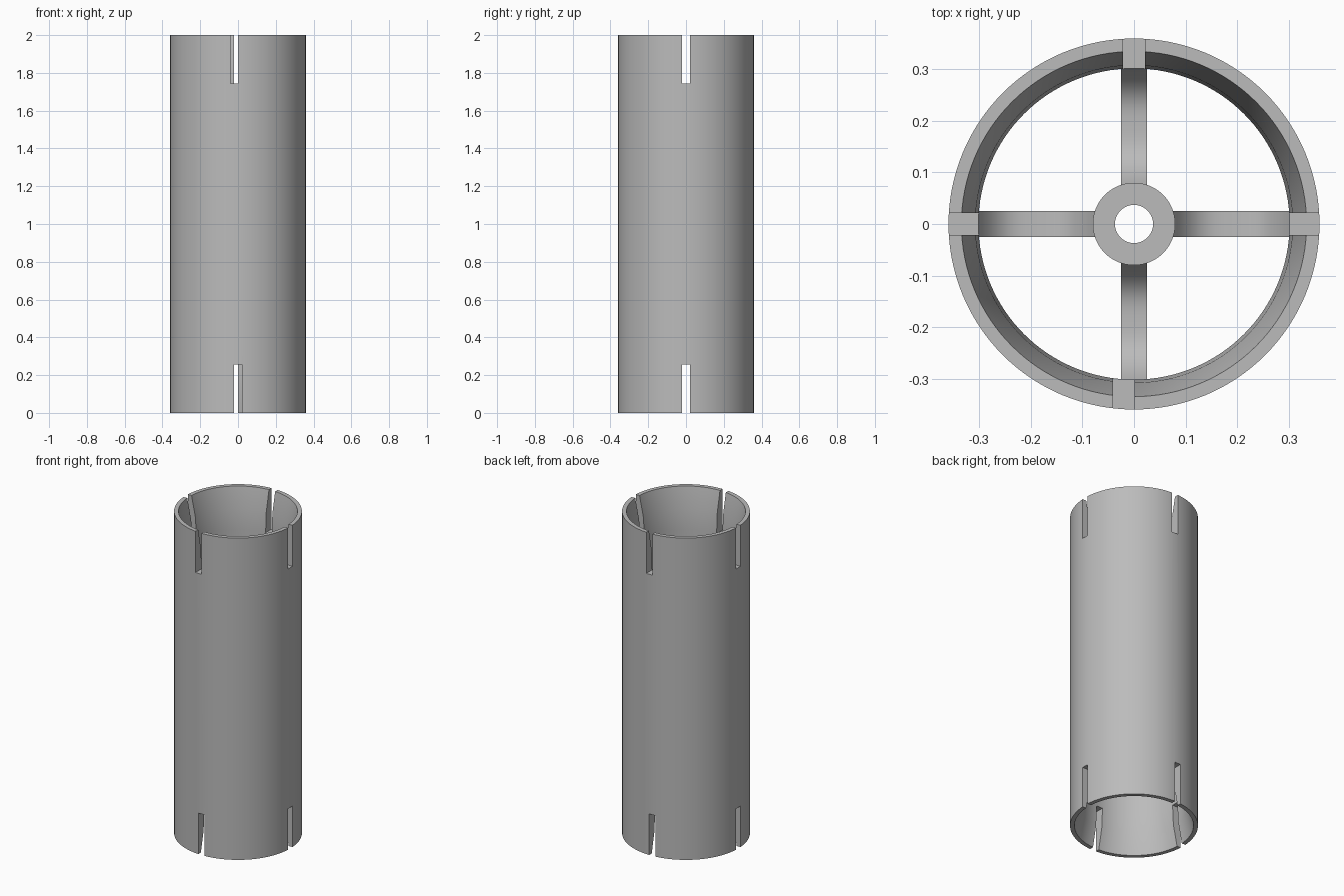
import bpy, bmesh, math
from mathutils import Matrix, Vector

cube = bpy.data.objects.get("Cube")
if cube:
    bpy.data.objects.remove(cube, do_unlink=True)

HEIGHT, OUTER, BORE = 2.0, 0.36, 0.302
GREY = (0.5, 0.5, 0.5, 1)
mat = bpy.data.materials.new("plain grey")
mat.use_nodes = True
mat.diffuse_color = GREY
mat.node_tree.nodes["Principled BSDF"].inputs["Base Color"].default_value = GREY


def make(name, bm):
    bmesh.ops.recalc_face_normals(bm, faces=bm.faces[:])
    mesh = bpy.data.meshes.new(name)
    bm.to_mesh(mesh)
    bm.free()
    obj = bpy.data.objects.new(name, mesh)
    mesh.materials.append(mat)
    bpy.context.collection.objects.link(obj)
    return obj


def smooth(obj):
    bpy.ops.object.select_all(action="DESELECT")
    obj.select_set(True)
    bpy.context.view_layer.objects.active = obj
    bpy.ops.object.shade_smooth_by_angle(angle=math.radians(30))


def lathe(name, profile, steps=128):
    """Spin a closed (radius, height) profile about z."""
    bm = bmesh.new()
    rings = []
    for i in range(steps):
        a = math.tau * i / steps
        rings.append([bm.verts.new((r * math.cos(a), r * math.sin(a), z)) for r, z in profile])
    n = len(profile)
    for i in range(steps):
        a, b = rings[i], rings[(i + 1) % steps]
        for j in range(n):
            k = (j + 1) % n
            bm.faces.new((a[j], b[j], b[k], a[k]))
    return make(name, bm)


# Tube with a bore that flares towards both ends
flare = [(0.335, 0), (0.308, 0.13), (BORE, 0.255)]
inner = flare + [(r, HEIGHT - z) for r, z in reversed(flare)]
tube = lathe("outer_tube", inner + [(OUTER, HEIGHT), (OUTER, 0)])

# Narrow slots, four at each end; one of each set sits a little off centre
bm = bmesh.new()
for end, odd_side in ((0, 1), (HEIGHT, 3)):
    for side in range(4):
        shift = -0.02 if side == odd_side else 0
        turn = Matrix.Rotation(side * math.pi / 2, 4, "Z")
        place = Matrix.Translation((shift, 0, end)) @ turn @ Matrix.Translation((0.34, 0, 0))
        size = Matrix.Diagonal((0.14, 0.042, 0.51, 1))
        bmesh.ops.create_cube(bm, size=1, matrix=place @ size)
cutter = make("slot_cutter", bm)
cutter.hide_render = True
cutter.hide_viewport = False

mod = tube.modifiers.new("slots", "BOOLEAN")
mod.operation = "DIFFERENCE"
mod.solver = "EXACT"
mod.object = cutter
bpy.context.view_layer.objects.active = tube
bpy.ops.object.modifier_apply(modifier=mod.name)
bpy.data.objects.remove(cutter, do_unlink=True)
smooth(tube)

# Central hub ring
MID, HALF = HEIGHT / 2, 0.2
hub = lathe("hub", [(0.037, MID - HALF), (0.08, MID - HALF), (0.08, MID + HALF), (0.037, MID + HALF)], 64)
smooth(hub)


# Spokes that thicken in a curve where they meet the hub and the tube
def spoke(name, angle):
    start, end, steps = 0.074, 0.306, 24
    bm = bmesh.new()
    top = []
    for i in range(steps + 1):
        t = i / steps
        top.append((start + (end - start) * t, 0.1 + 0.08 * abs(2 * t - 1) ** 3))
    outline = top + [(x, -h) for x, h in reversed(top)]
    face = bm.faces.new([bm.verts.new((x, -0.025, MID + h)) for x, h in outline])
    out = bmesh.ops.extrude_face_region(bm, geom=[face])
    verts = [v for v in out["geom"] if isinstance(v, bmesh.types.BMVert)]
    bmesh.ops.translate(bm, vec=Vector((0, 0.05, 0)), verts=verts)
    bmesh.ops.rotate(bm, cent=(0, 0, 0), matrix=Matrix.Rotation(angle, 3, "Z"), verts=bm.verts[:])
    smooth(make(name, bm))


for i, side in enumerate(("left", "back", "right", "front")):
    spoke(side + "_spoke", i * math.pi / 2)
